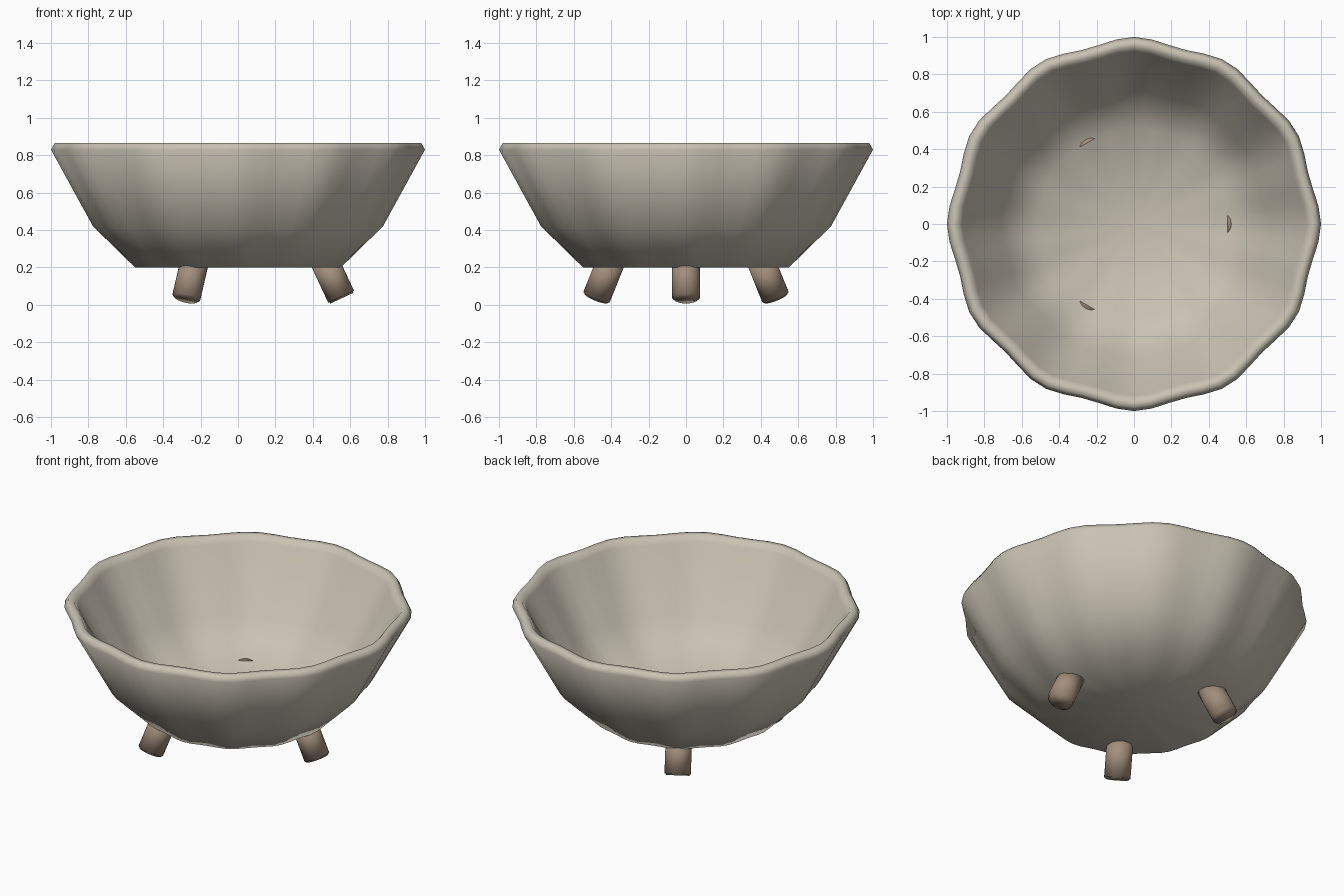
import bpy, bmesh, math
from mathutils import Matrix, Vector

cube = bpy.data.objects.get("Cube")
if cube:
    bpy.data.objects.remove(cube)


def make_material(name, color):
    mat = bpy.data.materials.new(name)
    mat.use_nodes = True
    mat.diffuse_color = (*color, 1)
    mat.node_tree.nodes["Principled BSDF"].inputs["Base Color"].default_value = (*color, 1)
    return mat


def make_object(name, bm, mat):
    bmesh.ops.recalc_face_normals(bm, faces=bm.faces)
    for face in bm.faces:
        face.smooth = True
    mesh = bpy.data.meshes.new(name)
    bm.to_mesh(mesh)
    bm.free()
    mesh.materials.append(mat)
    obj = bpy.data.objects.new(name, mesh)
    bpy.context.collection.objects.link(obj)
    return obj


clay = make_material("pale stone", (0.58, 0.54, 0.45))
wood = make_material("brown clay", (0.36, 0.27, 0.20))

# Bowl: closed profile (radius, height) spun with a gentle twelve-lobed ripple
SEGMENTS, LOBES, RIPPLE = 64, 12, 0.015
profile = [(0.55, 0.20), (0.775, 0.42), (1.0, 0.83), (0.98, 0.865),
           (0.945, 0.865), (0.92, 0.83), (0.715, 0.46), (0.52, 0.27)]

bm = bmesh.new()
rings = []
for radius, height in profile:
    ring = []
    for i in range(SEGMENTS):
        a = math.tau * i / SEGMENTS
        r = radius * (1 - RIPPLE * (1 - math.cos(LOBES * a)))
        ring.append(bm.verts.new((r * math.cos(a), r * math.sin(a), height)))
    rings.append(ring)
for low, high in zip(rings, rings[1:]):
    for i in range(SEGMENTS):
        j = (i + 1) % SEGMENTS
        bm.faces.new((low[i], low[j], high[j], high[i]))

# Underside and inner floor
for ring, height in ((rings[0], 0.20), (rings[-1], 0.27)):
    centre = bm.verts.new((0, 0, height))
    for i in range(SEGMENTS):
        bm.faces.new((ring[i], ring[(i + 1) % SEGMENTS], centre))
make_object("bowl", bm, clay)

# Three splayed legs whose upper ends just break through the floor
LEG_RADIUS, LEG_LENGTH, SPLAY = 0.076, 0.235, math.radians(25)
foot = Vector((0.555, 0, 0.036))
for n, name in enumerate(("left_leg", "back_right_leg", "front_right_leg")):
    bm = bmesh.new()
    bmesh.ops.create_cone(bm, cap_ends=True, segments=32, radius1=LEG_RADIUS,
                          radius2=LEG_RADIUS, depth=LEG_LENGTH,
                          matrix=Matrix.Translation((0, 0, LEG_LENGTH / 2)))
    rims = [e for e in bm.edges if abs(e.verts[0].co.z - e.verts[1].co.z) < 0.001]
    bmesh.ops.bevel(bm, geom=rims, offset=0.008, segments=2, affect='EDGES')
    bm.transform(Matrix.Rotation(math.tau * n / 3, 4, 'Z') @ Matrix.Translation(foot)
                 @ Matrix.Rotation(-SPLAY, 4, 'Y'))
    make_object(name, bm, wood)
